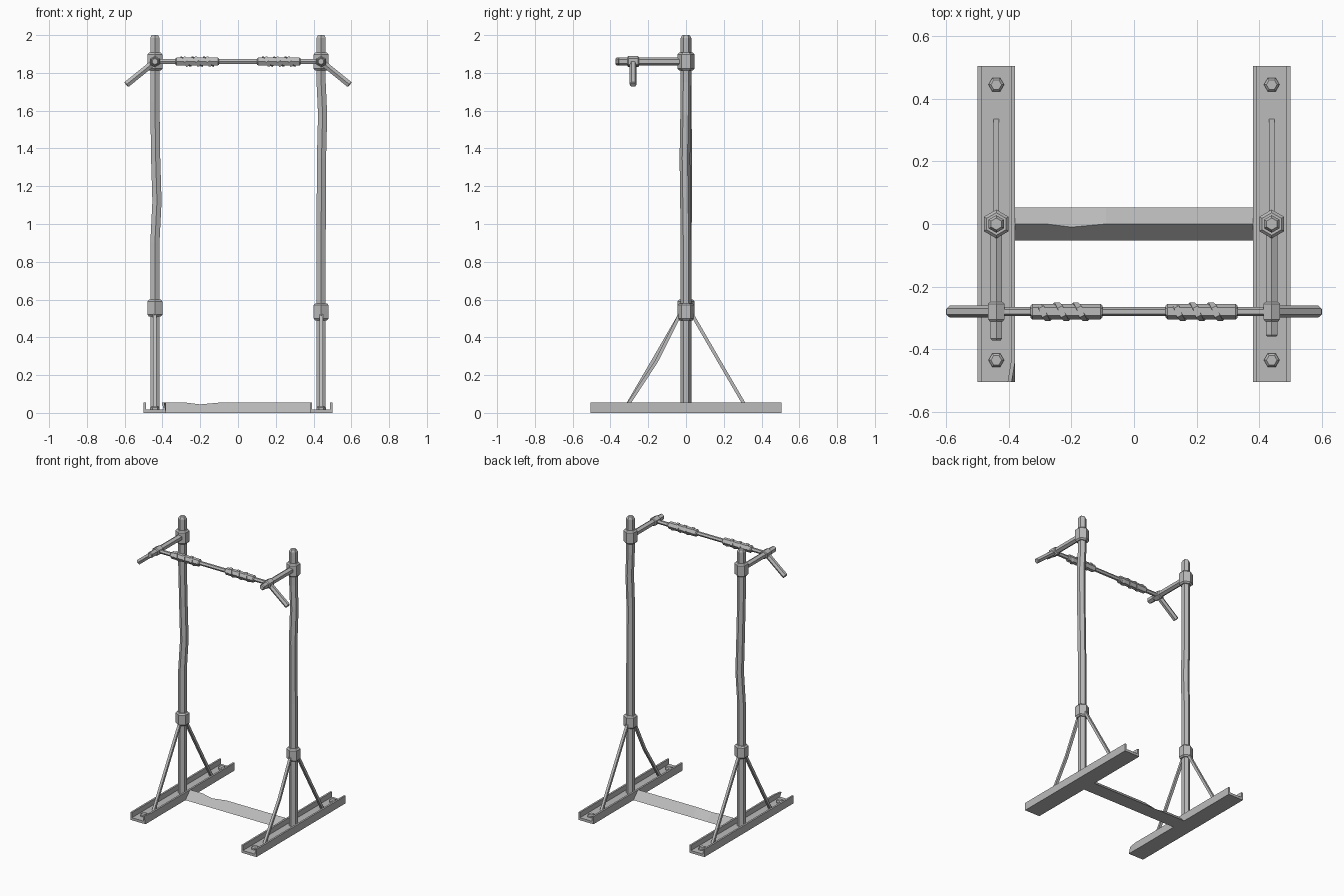
import bpy
import math
from mathutils import Vector

cube = bpy.data.objects.get("Cube")
if cube:
    bpy.data.objects.remove(cube, do_unlink=True)

steel = bpy.data.materials.new("grey steel")
steel.use_nodes = True
GREY = (0.5, 0.5, 0.5, 1)
steel.diffuse_color = GREY
steel.node_tree.nodes["Principled BSDF"].inputs["Base Color"].default_value = GREY

X, Y, Z = Vector((1, 0, 0)), Vector((0, 1, 0)), Vector((0, 0, 1))


def make(name, verts, faces):
    mesh = bpy.data.meshes.new(name)
    mesh.from_pydata([tuple(v) for v in verts], [], faces)
    mesh.materials.append(steel)
    mesh.update()
    obj = bpy.data.objects.new(name, mesh)
    bpy.context.collection.objects.link(obj)
    return obj


def loft(name, rings):
    """Skin a list of equal rings and cap both ends."""
    n, verts = len(rings[0]), [v for ring in rings for v in ring]
    faces = [(k * n + i, k * n + (i + 1) % n, (k + 1) * n + (i + 1) % n, (k + 1) * n + i)
             for k in range(len(rings) - 1) for i in range(n)]
    faces += [tuple(reversed(range(n))), tuple(range(len(verts) - n, len(verts)))]
    return make(name, verts, faces)


def tube(name, path, radii, corner, sides=6, spin=0.0):
    """Faceted tube along a path; one corner points toward the given direction."""
    pts = [Vector(p) for p in path]
    rings = []
    for k, p in enumerate(pts):
        t = (pts[min(k + 1, len(pts) - 1)] - pts[max(k - 1, 0)]).normalized()
        u = (corner - t * corner.dot(t)).normalized()
        w = t.cross(u)
        angles = [spin + math.tau * i / sides for i in range(sides)]
        rings.append([p + (u * math.cos(a) + w * math.sin(a)) * radii[k] for a in angles])
    return loft(name, rings)


def rod(name, start, end, r, corner, bevel=0.008, sides=6, spin=0.0):
    """Straight faceted rod with bevelled ends."""
    a, b = Vector(start), Vector(end)
    step = (b - a).normalized() * bevel
    return tube(name, [a, a + step, b - step, b], [r - bevel, r, r, r - bevel], corner, sides, spin)


BAR_Y, BAR_Z, POST_X = -0.28, 1.86, 0.44

for side, s in (("right", -1), ("left", 1)):
    x = s * POST_X

    # U-shaped foot channel
    profile = [(-.06, 0), (.06, 0), (.06, .055), (.047, .055),
               (.047, .018), (-.047, .018), (-.047, .055), (-.06, .055)]
    foot = loft(side + "_foot_channel",
                [[(x + px, y, pz) for px, pz in profile] for y in (.505, -.44, -.505)])
    if s < 0:  # bent front corner of the wall
        for v in foot.data.vertices:
            if v.co.y < -.5 and v.co.z > .05 and v.co.x > x:
                v.co.x -= .011

    # bolts through the foot
    for end, y in (("back", .445), ("front", -.435)):
        rod(f"{side}_{end}_bolt", (x, y, .01), (x, y, .036), .025, X)

    # dented post
    if s < 0:
        dents = [(.9, 0, 0), (1.12, .011, .005), (1.35, .004, .005), (1.65, 0, 0)]
    else:
        dents = [(.9, 0, 0), (1.35, .002, -.006), (1.58, .008, -.002), (1.75, 0, 0)]
    path = [(x, 0, .01)] + [(x + dx, dy, z) for z, dx, dy in dents] + [(x, 0, 1.985), (x, 0, 2)]
    tube(side + "_post", path, [.028] * (len(path) - 1) + [.019], Y)

    # collars on the post
    low = .51 if s < 0 else .49
    rod(side + "_lower_collar", (x, 0, low), (x, 0, low + .09), .046, Y, .01)
    rod(side + "_upper_collar", (x, 0, 1.812), (x, 0, 1.907), .046, Y, .01)

    # diagonal braces, one of them slightly bent
    for end, d in (("back", 1), ("front", -1)):
        sag = .012 if (s, d) == (1, -1) else 0
        path = [(x, d * .328, .012), (x, d * (.17 - sag), .283 - sag), (x, d * .03, .525)]
        tube(f"{side}_{end}_brace", path, [.0125] * 3, X, 4, math.pi / 4)

    # forward arm with clamp, and angled outer handle
    tip = -.372 if s < 0 else -.36
    rod(side + "_arm", (x, 0, BAR_Z), (x, tip, BAR_Z), .022, Z, .006)
    rod(side + "_arm_clamp", (x, BAR_Y + .031, BAR_Z), (x, BAR_Y - .031, BAR_Z), .03, Z, .006)
    rod(side + "_outer_handle", (x, BAR_Y, BAR_Z), (s * .592, BAR_Y, 1.737), .019, Y, .004)

    # grip sleeve with a spiral wrap
    mid = s * .216
    rod(side + "_grip", (mid - .115, BAR_Y, BAR_Z), (mid + .115, BAR_Y, BAR_Z), .025, Y, .006)
    turns, steps = 3, 18
    helix = []
    for i in range(steps + 1):
        a = math.tau * turns * i / steps
        helix.append((mid - .09 + .18 * i / steps,
                      BAR_Y + .02 * math.cos(a), BAR_Z + .02 * math.sin(a)))
    tube(side + "_grip_wrap", helix, [.006] + [.0135] * (steps - 1) + [.006], X, 4, math.pi / 4)

# pull-up bar
rod("pull_up_bar", (-POST_X, BAR_Y, BAR_Z), (POST_X, BAR_Y, BAR_Z), .0145, Y, .002)

# ridged floor beam with a dent in its ridge
ridge = [(-.385, 0, .055), (-.28, 0, .055), (-.2, -.01, .045), (-.09, 0, .055), (.385, 0, .055)]
loft("floor_beam", [[(x, -.053, 0), (x, y, z), (x, .053, 0)] for x, y, z in ridge])

# make all face directions consistent
import bmesh
for obj in bpy.context.collection.objects:
    if obj.type == "MESH" and steel.name in obj.data.materials:
        bm = bmesh.new()
        bm.from_mesh(obj.data)
        bmesh.ops.recalc_face_normals(bm, faces=bm.faces)
        bm.to_mesh(obj.data)
        bm.free()
